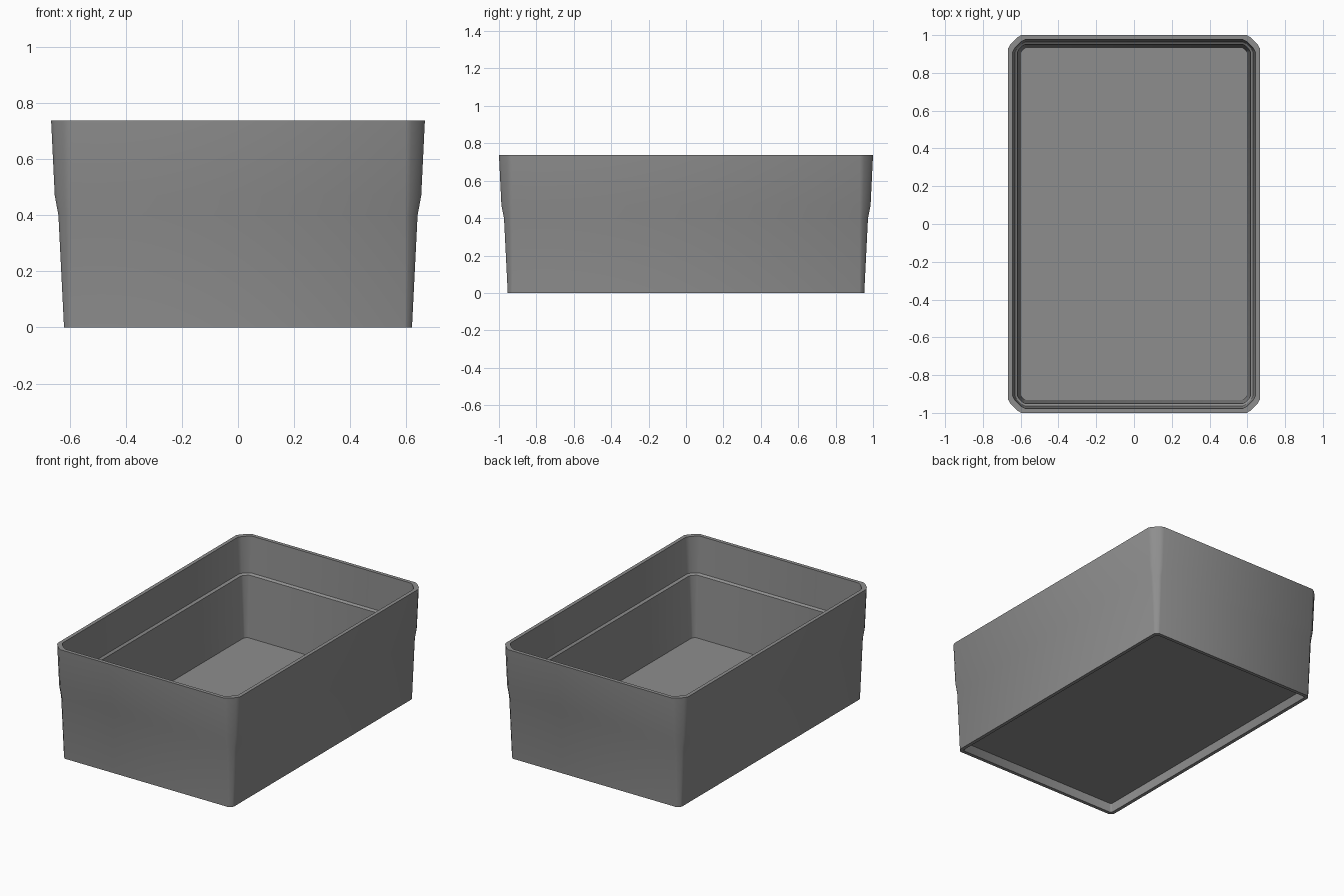
import bpy, bmesh, math

if "Cube" in bpy.data.objects:
    bpy.data.objects.remove(bpy.data.objects["Cube"])

grey = bpy.data.materials.new("grey plastic")
grey.diffuse_color = (0.27, 0.27, 0.27, 1)
grey.use_nodes = True
grey.node_tree.nodes["Principled BSDF"].inputs["Base Color"].default_value = grey.diffuse_color

# Rounded corner as fractions of its radius, measured in from the two sides
CORNER = [(0, 1), (0.17, 0.68), (0.68, 0.17), (1, 0)]


def ring(bm, hx, hy, z, r):
    """Rounded rectangle, counter-clockwise seen from above."""
    pts = []
    for sx, sy in ((1, 1), (-1, 1), (-1, -1), (1, -1)):
        corner = CORNER if sx * sy > 0 else CORNER[::-1]
        pts += [(sx * (hx - a * r), sy * (hy - b * r), z) for a, b in corner]
    return [bm.verts.new(p) for p in pts]


# Section from the underside recess, up the outside, over the rim, down to the floor:
# half width, half depth, height, corner radius
SECTION = [
    (0.595, 0.928, 0.060, 0.010),  # recess top
    (0.597, 0.930, 0.000, 0.012),  # foot inner edge
    (0.620, 0.953, 0.000, 0.025),  # foot outer edge
    (0.640, 0.973, 0.400, 0.045),  # bottom of the flare
    (0.653, 0.987, 0.470, 0.058),  # top of the flare
    (0.666, 1.000, 0.738, 0.070),  # rim outer edge
    (0.642, 0.976, 0.738, 0.065),  # rim inner edge
    (0.630, 0.964, 0.500, 0.053),  # ledge outer edge
    (0.616, 0.950, 0.490, 0.039),  # ledge inner edge
    (0.597, 0.931, 0.085, 0.020),  # floor edge
]

# Open storage box
bm = bmesh.new()
rings = [ring(bm, *s) for s in SECTION]
n = len(rings[0])
for low, high in zip(rings, rings[1:]):
    for i in range(n):
        j = (i + 1) % n
        bm.faces.new((low[i], low[j], high[j], high[i]))
bm.faces.new(rings[-1])          # inside floor
bm.faces.new(rings[0][::-1])     # underside panel
bmesh.ops.recalc_face_normals(bm, faces=bm.faces)
mesh = bpy.data.meshes.new("storage_box")
bm.to_mesh(mesh)
bm.free()
mesh.materials.append(grey)
box = bpy.data.objects.new("storage_box", mesh)
bpy.context.collection.objects.link(box)

# Soft walls, crisp rim, ledge and foot
bpy.context.view_layer.objects.active = box
box.select_set(True)
bpy.ops.object.shade_smooth_by_angle(angle=math.radians(32))
